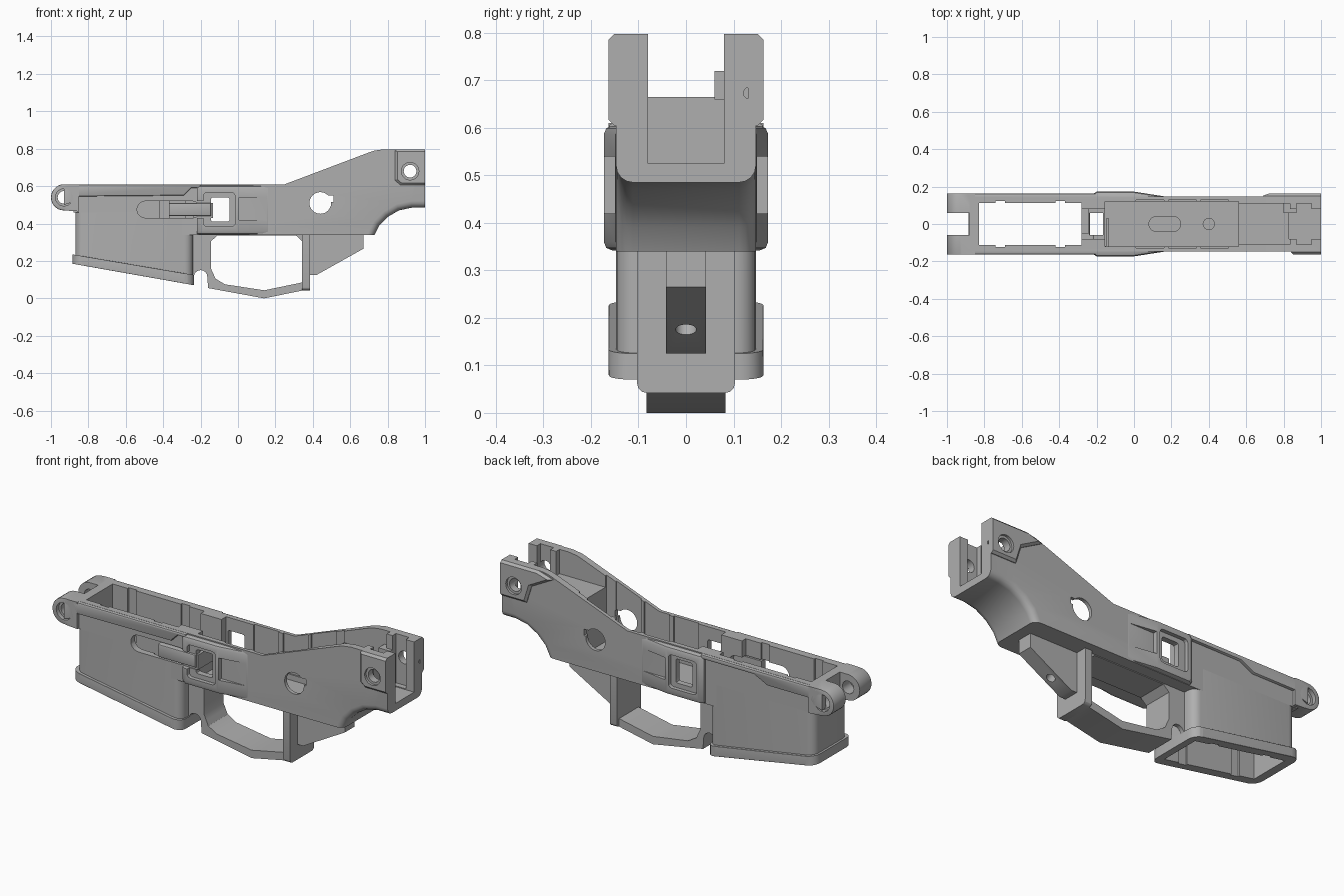
import bpy, bmesh
from math import sin, cos, pi, radians
from mathutils import Vector

cube = bpy.data.objects.get("Cube")
if cube:
    bpy.data.objects.remove(cube, do_unlink=True)

grey = bpy.data.materials.new("matte grey")
grey.use_nodes = True
grey.diffuse_color = (0.43, 0.43, 0.43, 1)
grey.node_tree.nodes["Principled BSDF"].inputs["Base Color"].default_value = (0.43, 0.43, 0.43, 1)
parts, cutters = [], []


def prism(name, pts, lo, hi, axis="y", cutter=False):
    """Extrude a flat outline: (x, z) along y, or (x, y) along z."""
    bm = bmesh.new()
    rings = []
    for d in (lo, hi):
        rings.append([bm.verts.new((p, d, q) if axis == "y" else (p, q, d)) for p, q in pts])
    a, b = rings
    n = len(pts)
    bm.faces.new(a)
    bm.faces.new(b[::-1])
    for i in range(n):
        j = (i + 1) % n
        bm.faces.new((a[j], a[i], b[i], b[j]))
    bmesh.ops.recalc_face_normals(bm, faces=bm.faces)
    mesh = bpy.data.meshes.new(name)
    bm.to_mesh(mesh)
    bm.free()
    mesh.materials.append(grey)
    ob = bpy.data.objects.new(name, mesh)
    bpy.context.scene.collection.objects.link(ob)
    ob.hide_render = cutter
    (cutters if cutter else parts).append(ob)
    return ob


def box(name, x, y, z, cutter=False):
    return prism(name, [(x[0], z[0]), (x[1], z[0]), (x[1], z[1]), (x[0], z[1])], y[0], y[1], "y", cutter)


def arc(cx, cz, r, a0, a1, n):
    return [(cx + r * cos(radians(a0 + (a1 - a0) * i / n)),
             cz + r * sin(radians(a0 + (a1 - a0) * i / n))) for i in range(n + 1)]


def disc_cut(x, z, r, lo, hi, axis="y"):
    return prism("round_cutter", arc(x, z, r, 0, 345, 23), lo, hi, axis, True)


def slot_pts(x0, x1, mid, r):
    return arc(x0 + r, mid, r, 90, 270, 10) + arc(x1 - r, mid, r, -90, 90, 10)


def hole(x, y, z):
    return box("box_cutter", x, y, z, True)


def bevel(ob, width, segments, rule):
    """Round the edges whose two end points satisfy the rule."""
    bm = bmesh.new()
    bm.from_mesh(ob.data)
    edges = [e for e in bm.edges if rule(e.verts[0].co, e.verts[1].co)]
    bmesh.ops.bevel(bm, geom=edges, offset=width, segments=segments, profile=0.5,
                    affect="EDGES", clamp_overlap=True)
    bm.to_mesh(ob.data)
    bm.free()


def cut(ob, *tools):
    for t in tools:
        m = ob.modifiers.new("cut", "BOOLEAN")
        m.operation, m.solver, m.object = "DIFFERENCE", "EXACT", t
    bpy.context.view_layer.update()
    mesh = bpy.data.meshes.new_from_object(ob.evaluated_get(bpy.context.evaluated_depsgraph_get()))
    ob.modifiers.clear()
    ob.data = mesh


def upright(a, b):
    return abs(a.x - b.x) < 1e-4 and abs(a.y - b.y) < 1e-4


def outer(a, b):
    return abs(a.y - b.y) < 1e-4 and min(abs(a.y), abs(b.y)) > 0.158


# Main body, with its softened rear underside
W = 0.147
body = prism("body", [(-0.88, 0.61), (0.25, 0.61), (0.7, 0.78), (0.73, 0.79), (0.78, 0.797), (1, 0.797),
                      (1, 0.485), (0.93, 0.485), (0.86, 0.47), (0.8, 0.435), (0.755, 0.39),
                      (0.73, 0.34), (-0.3, 0.34), (-0.3, 0.46), (-0.88, 0.46)], -W, W)
bevel(body, 0.035, 4, lambda a, b: abs(a.y - b.y) < 1e-4 and min(a.x, b.x) > 0.72 and max(a.z, b.z) < 0.5)

# Hollow column and its flared foot
column = prism("front_well", [(-0.87, 0.46), (-0.87, 0.2), (-0.24, 0.09), (-0.24, 0.46)], -W, W)
bevel(column, 0.045, 5, upright)
foot = prism("well_foot", [(-0.885, 0.235), (-0.885, 0.185), (-0.235, 0.07), (-0.235, 0.125)], -0.163, 0.163)
bevel(foot, 0.05, 5, upright)
bevel(foot, 0.012, 2, lambda a, b: a.z > 0.06 and abs(a.y - b.y) < 1e-4 and abs(a.y) > 0.16)

# Hoop under the body, its rear post and the sloping rear mount
hoop = prism("lower_hoop", [(-0.24, 0.35), (-0.24, 0.11)] + arc(-0.2, 0.115, 0.036, 180, 0, 8) +
             [(-0.16, 0.055), (0.14, 0), (0.36, 0.045), (0.36, 0.35)], -0.083, 0.083)
opening = prism("hoop_cutter", [(-0.145, 0.305), (-0.11, 0.336), (0.31, 0.336), (0.343, 0.305), (0.343, 0.085),
                                (0.14, 0.043), (-0.07, 0.075), (-0.12, 0.105), (-0.145, 0.16)], -0.3, 0.3, "y", True)
post = box("hoop_post", (0.343, 0.385), (-0.103, 0.103), (0.042, 0.345))
bevel(post, 0.02, 3, lambda a, b: abs(a.x - b.x) > 0.01 and a.z < 0.1 and b.z < 0.1)
mount = prism("rear_mount", [(0.38, 0.345), (0.67, 0.345), (0.67, 0.265), (0.42, 0.125), (0.38, 0.125)],
              -0.042, 0.042)
bore = disc_cut(0, 0, 0.022, -0.05, 0.05, "z")
bore.rotation_euler = Vector((0.14, 0, -0.25)).to_track_quat("Z", "Y").to_euler()
bore.location = (0.51, 0, 0.175)
cut(mount, bore)

# Shared cutters: well shaft, notch behind it and the side slot
shaft = hole((-0.83, -0.28), (-0.112, 0.112), (-0.2, 1))
grooves = [hole((x, x + 0.05), (-0.122, 0.122), (-0.2, 1)) for x in (-0.74, -0.42)]
notch = hole((-0.238, -0.165), (-0.06, 0.06), (-0.2, 1))
side_slot = prism("slot_cutter", slot_pts(-0.54, -0.2, 0.475, 0.045), -0.3, -0.05, "y", True)
window = hole((-0.145, -0.045), (-0.3, 0.3), (0.41, 0.54))
bevel(window, 0.01, 2, lambda a, b: abs(a.y - b.y) > 0.1)
pin = disc_cut(0.92, 0.68, 0.034, -0.3, 0.3)
dial = disc_cut(0.44, 0.51, 0.058, -0.3, 0.3)
dial_key = hole((0.48, 0.51), (-0.3, 0.3), (0.515, 0.55))

# Open top of the body: main pocket, raised shelf, rear slot
pocket = hole((-0.155, 0.56), (-0.12, 0.12), (0.37, 1))
bridge = hole((-0.285, -0.15), (-0.08, 0.08), (0.44, 1))
shelf = hole((0.55, 0.835), (-0.11, 0.11), (0.665, 1))
rear_slot = hole((0.83, 1.1), (-0.08, 0.08), (0.525, 1))
rear_notch = hole((0.87, 0.95), (-0.11, 0.11), (0.53, 1))
ribs = [hole((x, x + 0.15), (-0.128, 0.128), (0.4, 1)) for x in (0.01, 0.185, 0.355)]
floor_slot = prism("slot_cutter", slot_pts(0.08, 0.25, 0, 0.04), 0.35, 0.5, "z", True)
floor_hole = disc_cut(0.4, 0, 0.03, 0.35, 0.5, "z")
rear_dot = prism("round_cutter", arc(0, 0, 0.012, 0, 330, 11), -0.04, 0.04, "z", True)
rear_dot.rotation_euler = (0, pi / 2, 0)
rear_dot.location = (1, 0.133, 0.673)
cut(body, shaft, *grooves, notch, side_slot, window, dial, dial_key, pin, pocket, bridge,
    shelf, rear_slot, rear_notch, *ribs, floor_slot, floor_hole, rear_dot)
cut(column, shaft, *grooves, side_slot)
cut(foot, shaft, *grooves)
cut(hoop, opening, notch)
box("slot_stop", (0.8, 0.87), (0.06, 0.115), (0.66, 0.72))

# Sliding bar in the side slot, and the small tab in the window
bar = box("side_bar", (-0.37, -0.145), (-0.158, -0.118), (0.44, 0.51))
bevel(bar, 0.008, 2, lambda a, b: a.y < -0.15 and b.y < -0.15)
box("bar_tab", (-0.15, -0.135), (-0.15, 0.03), (0.43, 0.51))

# Parts on both sides
for s, side in ((-1, "right"), (1, "left")):
    def span(a, b):
        return sorted((s * a, s * b))

    # Front lug with a stepped hole
    lug = prism(side + "_front_lug", arc(-0.93, 0.54, 0.07, 90, 270, 14) + [(-0.85, 0.465), (-0.85, 0.61)],
                *span(0.06, 0.163))
    bevel(lug, 0.008, 2, lambda a, b: outer(a, b) and max(a.x, b.x) < -0.92)
    cut(lug, disc_cut(-0.93, 0.54, 0.034, -0.3, 0.3), disc_cut(-0.93, 0.54, 0.046, *span(0.14, 0.3)))

    # Rim along the top edge
    low = [(-0.2, 0.59), (-0.25, 0.59), (-0.29, 0.55)] if s < 0 else [(-0.2, 0.585), (-0.52, 0.585), (-0.6, 0.545)]
    rim = prism(side + "_top_rim", [(-0.93, 0.609), (-0.2, 0.609)] + low + [(-0.85, 0.545), (-0.87, 0.52),
                (-0.93, 0.5)], *span(0.13, 0.163))
    bevel(rim, 0.008, 2, lambda a, b: outer(a, b) and max(a.x, b.x) > -0.86)

    # Tapered guard frame around the window
    frame = prism(side + "_window_frame", [(-0.22, s * 0.13), (-0.22, s * 0.16), (-0.2, s * 0.173),
                  (0, s * 0.173), (0.16, s * 0.148), (0.16, s * 0.13)], 0.342, 0.604, "z")
    bevel(frame, 0.02, 2, lambda a, b: abs(a.z - b.z) < 1e-4 and min(abs(a.y), abs(b.y)) > 0.145
          and abs(a.x - b.x) > 0.01)
    recess = hole((-0.185, -0.015), span(0.152, 0.3), (0.385, 0.565))
    bevel(recess, 0.02, 3, lambda a, b: abs(a.y - b.y) > 0.1)
    fade = hole((0.005, 0.3), span(0.149, 0.3), (0.42, 0.54))
    channel = [hole((-0.3, -0.14), span(0.12, 0.3), (0.43, 0.52))] if s < 0 else []
    cut(frame, window, recess, fade, *channel)

    # Rear pad with a stepped hole
    inner = [(0.84, 0.79), (0.84, 0.63), (0.87, 0.605)] if s < 0 else [(0.69, 0.77), (0.82, 0.7), (0.85, 0.605)]
    pad = prism(side + "_rear_pad", [(1, 0.605), (1, 0.797), (0.78, 0.797)] + inner if s > 0
                else [(1, 0.605), (1, 0.797), (0.85, 0.797)] + inner, *span(0.13, 0.163))
    bevel(pad, 0.012, 1, lambda a, b: outer(a, b) and min(a.x, b.x) < 0.99)
    cut(pad, pin, disc_cut(0.92, 0.68, 0.047, *span(0.15, 0.3)))

for t in cutters:
    bpy.data.objects.remove(t, do_unlink=True)

# Smooth the rounded surfaces, keep the edges sharp
bpy.ops.object.select_all(action="DESELECT")
for ob in parts:
    ob.select_set(True)
bpy.context.view_layer.objects.active = body
bpy.ops.object.shade_smooth_by_angle(angle=radians(30))
